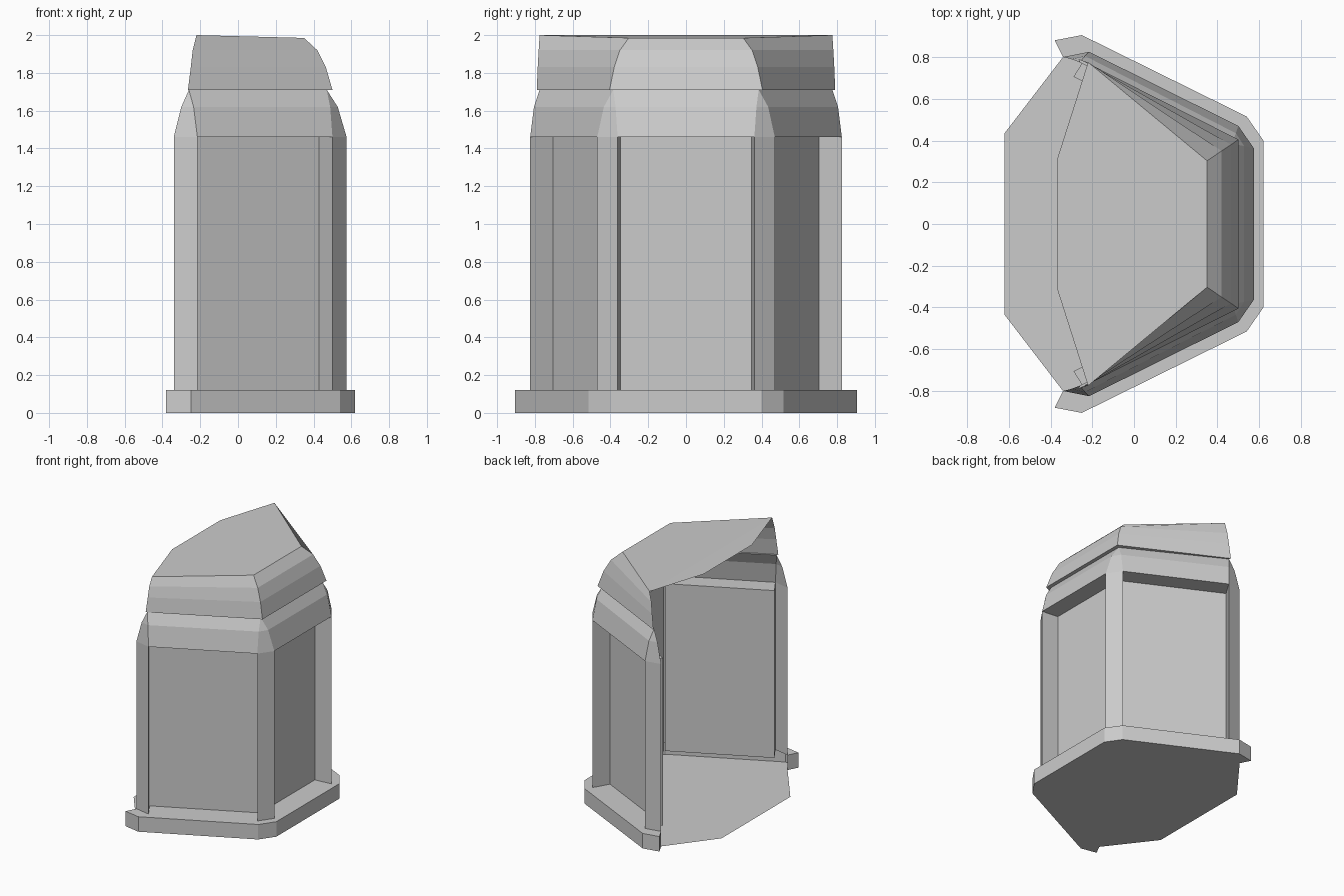
import bpy, bmesh

if "Cube" in bpy.data.objects:
    bpy.data.objects.remove(bpy.data.objects["Cube"])


def full(half):
    """Half outline on the front (-y) side, mirrored to the full open outline."""
    return half + [(x, -y) for x, y in reversed(half)]


def build(name, sheets=(), polys=()):
    """sheets: stacks of (z, outline) rows skinned together; polys: single faces of 3D points."""
    bm = bmesh.new()
    for rows in sheets:
        rings = [[bm.verts.new((x, y, z)) for x, y in o] for z, o in rows]
        for a, b in zip(rings, rings[1:]):
            for i in range(len(a) - 1):
                bm.faces.new((a[i], a[i + 1], b[i + 1], b[i]))
    for p in polys:
        bm.faces.new([bm.verts.new(c) for c in p])
    bmesh.ops.remove_doubles(bm, verts=bm.verts[:], dist=0.0005)
    bmesh.ops.recalc_face_normals(bm, faces=bm.faces[:])
    me = bpy.data.meshes.new(name)
    bm.to_mesh(me)
    bm.free()
    ob = bpy.data.objects.new(name, me)
    bpy.context.collection.objects.link(ob)
    return ob


def at(z, pts):
    return [(x, y, z) for x, y in pts]


# Plan outlines
rim = full([(-.38, -.88), (-.25, -.905), (.54, -.515), (.62, -.4)])
wall = full([(-.34, -.8), (-.215, -.825), (-.29, -.705), (.43, -.348),
             (.5, -.47), (.575, -.362), (.437, -.348)])
eave = full([(-.34, -.8), (-.215, -.825), (.5, -.47), (.575, -.362)])

# Raised base rim with end caps
ends = [[(-.38, s * .88, 0), (-.38, s * .88, .12), (-.34, s * .8, .12), (-.34, s * .8, 0)]
        for s in (-1, 1)]
build("base_rim", [[(0, rim), (.12, rim)]], ends + [at(.12, rim + wall[::-1])])

# Floor sheet reaching out through the open side
build("floor", polys=[at(0, rim + [(-.34, .8), (-.62, .435), (-.62, -.435), (-.34, -.8)])])

# Corner posts with recessed panels
build("posts_and_panels", [[(.12, wall), (1.46, wall)]])

# Lower cornice: chamfered corners taper to points, with soffits over the recesses
mid = full([(-.3, -.79), (-.235, -.805), (.488, -.435), (.528, -.373)])
tip = full([(-.26, -.775), (-.26, -.775), (.47, -.385), (.47, -.385)])
n = len(wall)
soffits = [at(1.46, [wall[k] for k in idx]) for idx in
           ((1, 2, 3, 4), (5, 6, n - 7, n - 6), (n - 5, n - 4, n - 3, n - 2))]
build("cornice", [[(1.46, eave), (1.62, mid), (1.71, tip)]], soffits)

# Upper canopy: overhanging ledge and rounded skirt
profile = [(1.71, -.26, .775, .47, .385), (1.71, -.265, .79, .5, .405),
           (1.83, -.25, .785, .465, .38), (1.92, -.24, .78, .42, .35)]
rows = [(z, full([(bx, -by), (fx, -fy)])) for z, bx, by, fx, fy in profile]
top = [(-.22, -.775, 2), (.35, -.303, 1.985), (.35, .303, 1.985), (-.22, .775, 2)]
z, last = rows[-1]
low = at(z, last)
skirt = [[low[i], low[i + 1], top[i + 1], top[i]] for i in range(3)]
build("canopy", [rows], skirt)

# Roof sheet, slightly sloped
build("roof", polys=[[top[0], top[1], top[2], top[3]],
                     [top[3], (-.37, .305, 2), (-.37, -.305, 2), top[0]]])
